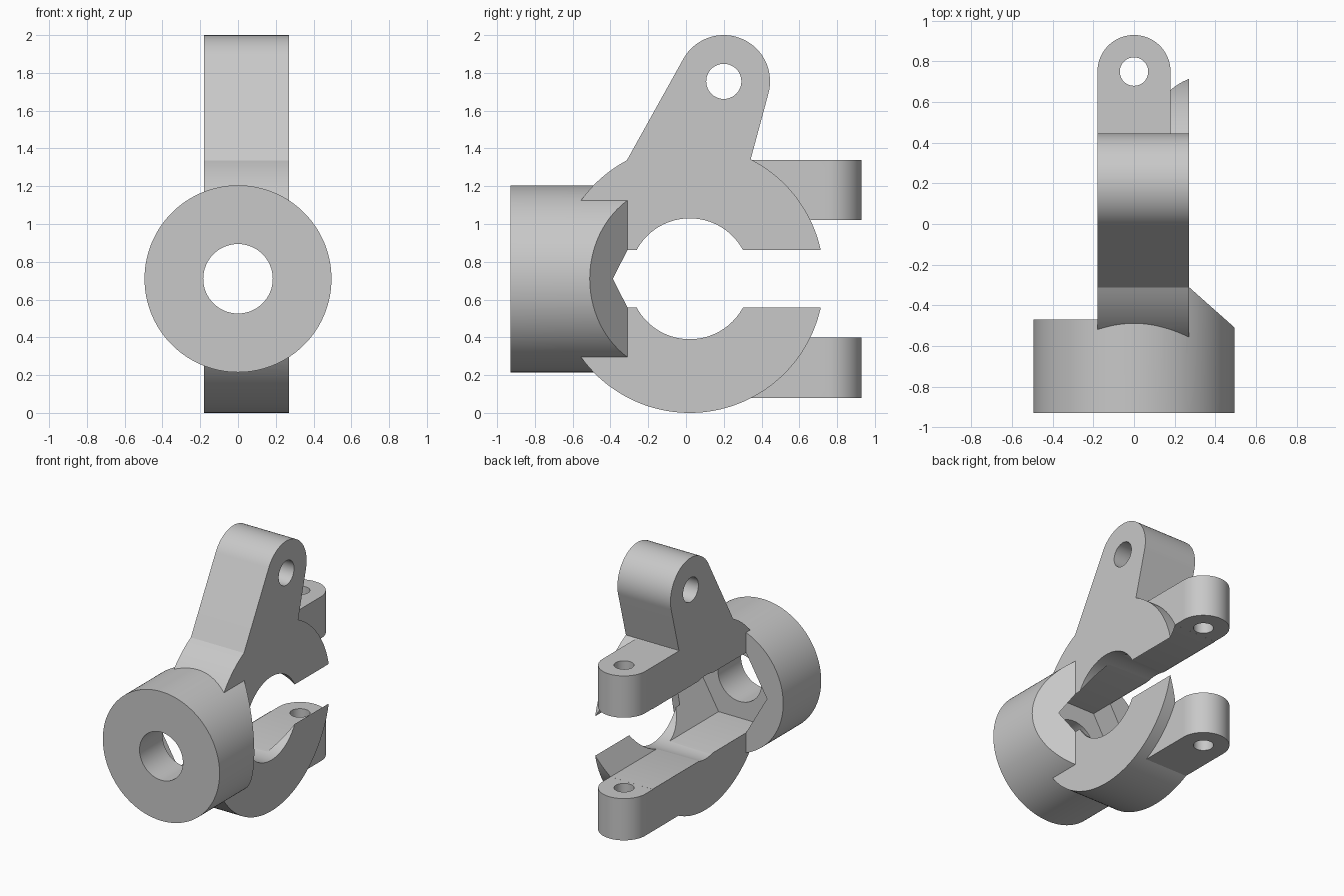
import bpy, bmesh
from math import sin, cos, radians

if "Cube" in bpy.data.objects:
    bpy.data.objects.remove(bpy.data.objects["Cube"], do_unlink=True)

grey = bpy.data.materials.new("plain grey")
grey.use_nodes = True
grey.diffuse_color = (0.58, 0.58, 0.58, 1)
grey.node_tree.nodes["Principled BSDF"].inputs["Base Color"].default_value = grey.diffuse_color

MID = 0.71                      # height of the clamp centre
LEFT, RIGHT = -0.18, 0.27       # side faces of the clamp


def arc(cu, cv, r, start, end, n):
    """Points along an arc, angles in degrees."""
    angles = [radians(start + (end - start) * i / n) for i in range(n + 1)]
    return [(cu + r * cos(a), cv + r * sin(a)) for a in angles]


def circle(cu, cv, r, n=96):
    return arc(cu, cv, r, 0, 360, n)[:-1]


def prism(name, points, axis, lo, hi):
    """Extrude a flat outline along one axis."""
    place = {"x": lambda u, v: (lo, u, v),
             "y": lambda u, v: (u, lo, v),
             "z": lambda u, v: (u, v, lo)}[axis]
    bm = bmesh.new()
    face = bm.faces.new([bm.verts.new(place(u, v)) for u, v in points])
    moved = bmesh.ops.extrude_face_region(bm, geom=[face])["geom"]
    shift = [hi - lo if axis == a else 0 for a in "xyz"]
    bmesh.ops.translate(bm, vec=shift,
                        verts=[g for g in moved if isinstance(g, bmesh.types.BMVert)])
    bmesh.ops.recalc_face_normals(bm, faces=bm.faces)
    mesh = bpy.data.meshes.new(name)
    bm.to_mesh(mesh)
    bm.free()
    mesh.materials.append(grey)
    obj = bpy.data.objects.new(name, mesh)
    bpy.context.collection.objects.link(obj)
    return obj


def combine(target, tool, operation):
    """Apply a boolean and discard the tool."""
    tool.hide_render = True
    mod = target.modifiers.new("combine", "BOOLEAN")
    mod.operation, mod.object, mod.solver = operation, tool, "EXACT"
    bpy.context.view_layer.objects.active = target
    bpy.ops.object.modifier_apply(modifier=mod.name)
    bpy.data.objects.remove(tool, do_unlink=True)


# Round clamp plate with the tapered arm in one outline
outline = (arc(0.02, MID, 0.71, 118, 423, 120)
           + arc(0.2, 1.755, 0.245, -16, 151, 48))
clamp = prism("clamp_bracket", outline, "x", LEFT, RIGHT)

# Front collar, with its back sloped off on one side
collar = prism("front_collar", circle(0, MID, 0.495, 128), "y", -0.93, -0.2)
collar_plan = [(-0.6, -1), (0.6, -1), (0.6, -0.603), (RIGHT, -0.31),
               (0, -0.31), (0, -0.47), (-0.6, -0.47)]
combine(collar, prism("collar_plan", collar_plan, "z", 0, 1.5), "INTERSECT")
combine(clamp, collar, "UNION")

# Upper and lower bolt ears at the back
ear_plan = [(-0.18, 0.25), (0.18, 0.25)] + arc(0, 0.75, 0.18, 0, 180, 40)
for name, low in (("upper_ear", 1.02), ("lower_ear", 0.08)):
    combine(clamp, prism(name, ear_plan, "z", low, low + 0.32), "UNION")

# Hexagonal channel, cross bore, collar bore, arm hole and ear holes
cutters = [
    prism("hex_channel", circle(0, MID, 0.3575, 6), "y", -0.65, 1.2),
    prism("cross_bore", circle(0.02, MID, 0.32), "x", -0.3, 0.4),
    prism("collar_bore", circle(0, MID, 0.184, 64), "y", -1.1, -0.5),
    prism("arm_hole", circle(0.2, 1.755, 0.093, 48), "x", -0.5, 0.5),
    prism("ear_hole", circle(0, 0.75, 0.07, 40), "z", -0.2, 1.6),
]
# The cross bore only opens the clamp itself, behind the collar
for cutter in cutters:
    combine(clamp, cutter, "DIFFERENCE")

bpy.ops.object.select_all(action="DESELECT")
clamp.select_set(True)
bpy.context.view_layer.objects.active = clamp
bpy.ops.object.shade_smooth_by_angle(angle=radians(25))
